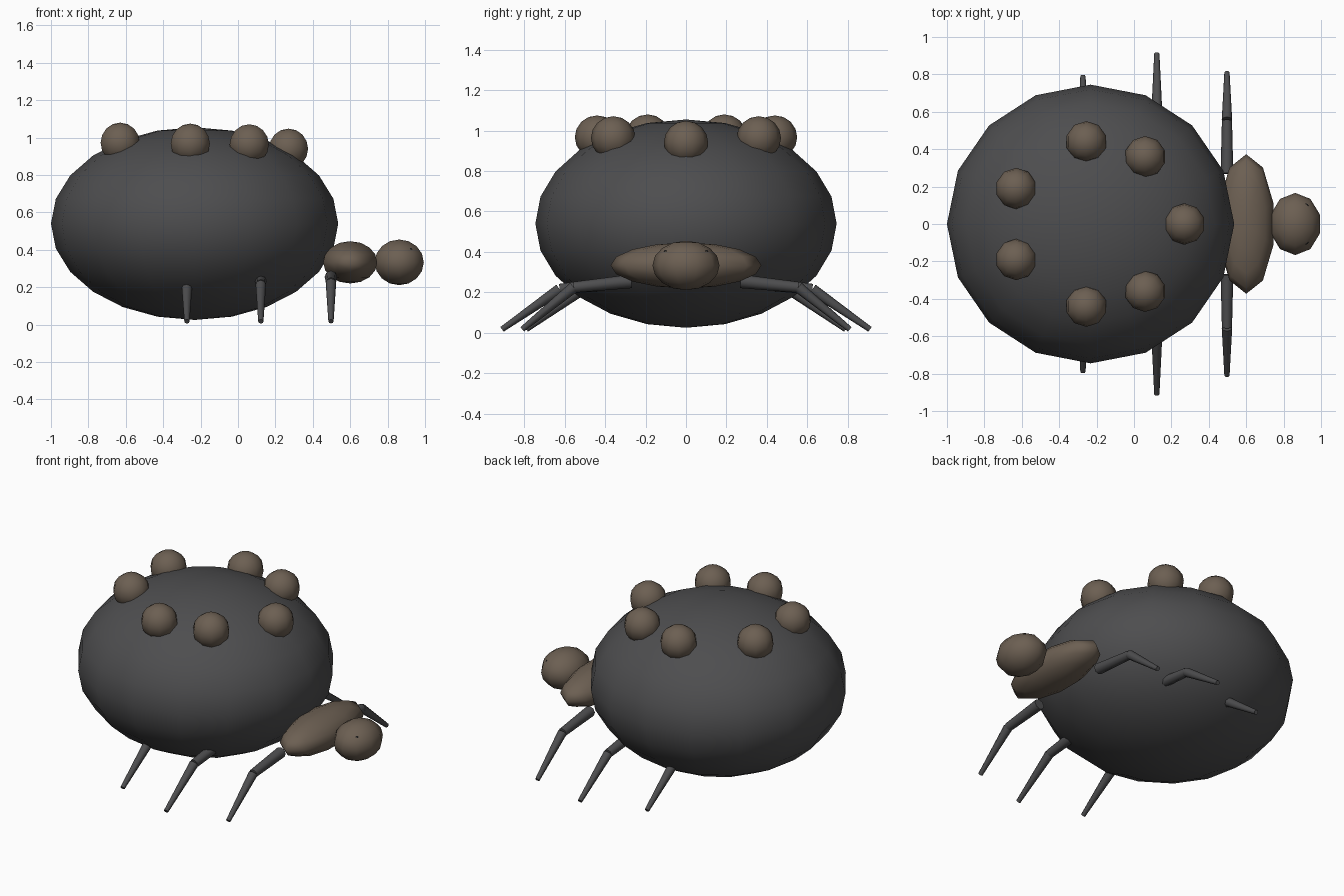
import bpy
from mathutils import Vector

if "Cube" in bpy.data.objects:
    bpy.data.objects.remove(bpy.data.objects["Cube"])


def material(name, rgb):
    m = bpy.data.materials.new(name)
    m.diffuse_color = (*rgb, 1)
    m.use_nodes = True
    m.node_tree.nodes["Principled BSDF"].inputs["Base Color"].default_value = m.diffuse_color
    return m


DARK = material("dark_shell", (0.075, 0.075, 0.078))
BROWN = material("brown", (0.15, 0.115, 0.085))
BLACK = material("black", (0.01, 0.01, 0.01))


def finish(obj, name, mat, angle):
    obj.name = name
    obj.data.materials.append(mat)
    bpy.ops.object.shade_smooth_by_angle(angle=angle)
    return obj


def ellipsoid(name, center, radii, segments, rings, mat):
    bpy.ops.mesh.primitive_uv_sphere_add(segments=segments, ring_count=rings, radius=1, location=center)
    obj = bpy.context.object
    obj.scale = radii
    bpy.ops.object.transform_apply(location=False, rotation=False, scale=True)
    return finish(obj, name, mat, 1.4)


def limb(name, start, end, r1, r2):
    a, b = Vector(start), Vector(end)
    bpy.ops.mesh.primitive_cone_add(vertices=8, radius1=r1, radius2=r2,
                                    depth=(b - a).length, location=(a + b) / 2)
    obj = bpy.context.object
    obj.rotation_euler = (b - a).to_track_quat('Z', 'Y').to_euler()
    return finish(obj, name, DARK, 1.0)


# Shell, thorax and head
ellipsoid("shell", (-0.232, 0, 0.54), (0.768, 0.745, 0.515), 16, 12, DARK)
ellipsoid("thorax", (0.60, 0, 0.333), (0.152, 0.373, 0.113), 10, 8, BROWN)
ellipsoid("head", (0.862, 0, 0.333), (0.138, 0.166, 0.122), 10, 8, BROWN)

# Spots on the shell: one in front, three mirrored pairs
ellipsoid("spot_front", (0.27, 0, 0.94), (0.11, 0.11, 0.108), 10, 8, BROWN)
SPOTS = [(0.06, 0.36, 0.963), (-0.255, 0.44, 0.967), (-0.63, 0.19, 0.972)]
# Hip, knee and foot of each leg as (x, (y, z), (y, z), (y, z))
LEGS = [(0.497, (0.27, 0.255), (0.555, 0.225), (0.81, 0.017)),
        (0.122, (0.33, 0.25), (0.625, 0.215), (0.91, 0.017)),
        (-0.273, (0.25, 0.23), (0.535, 0.20), (0.79, 0.017))]

for side, s in (("left", 1), ("right", -1)):
    for i, (x, y, z) in enumerate(SPOTS, 1):
        ellipsoid(f"spot_{side}_{i}", (x, s * y, z), (0.11, 0.11, 0.108), 10, 8, BROWN)
    for i, (x, hip, knee, foot) in enumerate(LEGS, 1):
        h, k, f = [(x, s * y, z) for y, z in (hip, knee, foot)]
        limb(f"upper_leg_{side}_{i}", h, k, 0.034, 0.027)
        limb(f"lower_leg_{side}_{i}", k, f, 0.028, 0.014)
    # Small eyes
    ellipsoid(f"eye_{side}", (0.92, s * 0.098, 0.397), (0.014, 0.014, 0.014), 8, 6, BLACK)
